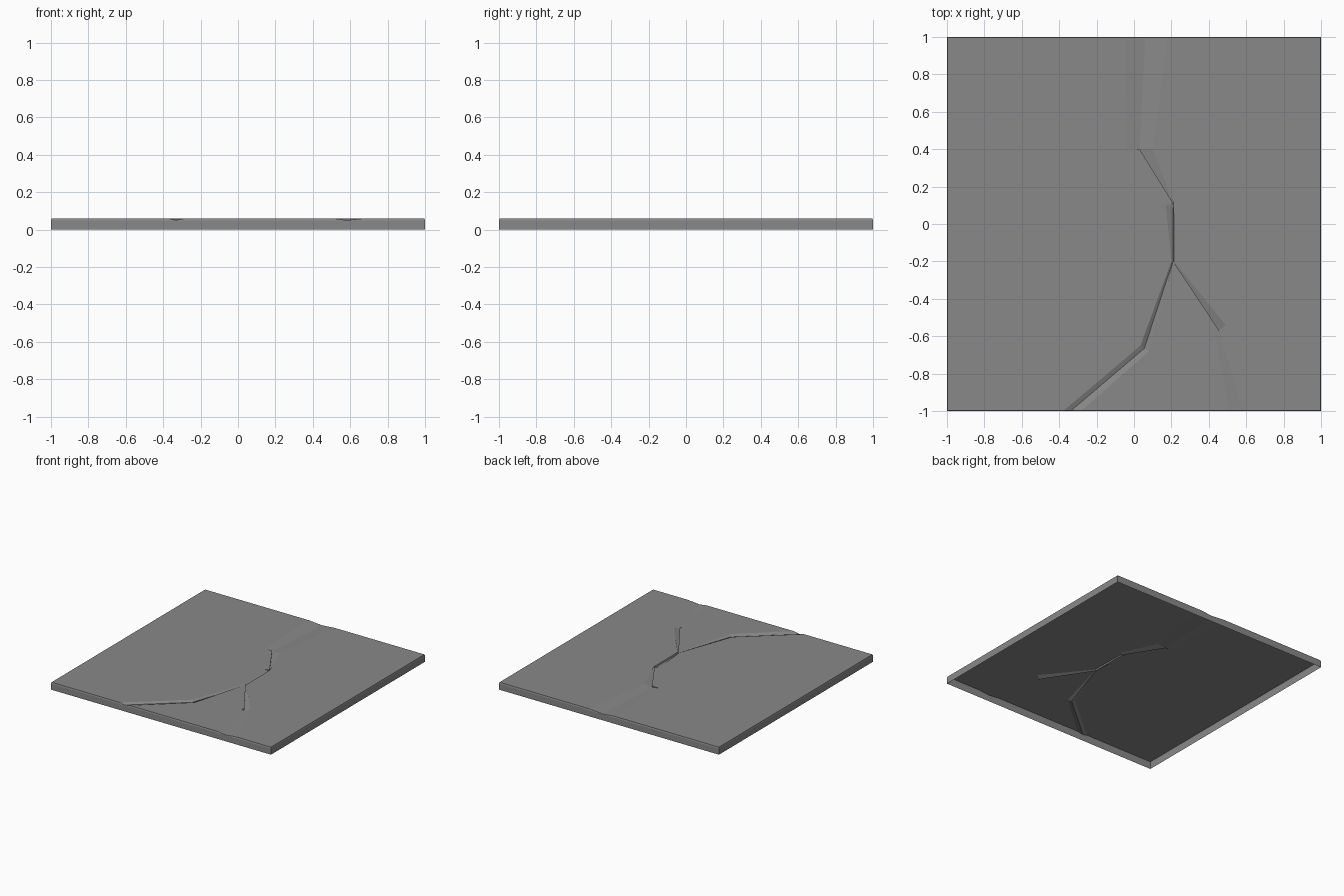
import bpy, bmesh

cube = bpy.data.objects.get("Cube")
if cube:
    bpy.data.objects.remove(cube, do_unlink=True)

E = 0.997              # half size of the top plate
TOP, BED, BASE = 0.06, 0.05, 0.0

grey = bpy.data.materials.new("mid_grey")
grey.use_nodes = True
colour = (0.25, 0.25, 0.25, 1)
grey.diffuse_color = colour
grey.node_tree.nodes["Principled BSDF"].inputs["Base Color"].default_value = colour

# Each channel reach: (left bank, bed, right bank) at its start and its end
fork = (0.208, -0.2)
trunk = [
    [((-0.05, E), (0.06, E), (0.18, E)), ((-0.04, 0.4), (0.03, 0.4), (0.1, 0.4))],
    [((0.03, 0.4), (0.03, 0.4), (0.1, 0.4)), ((0.21, 0.11), (0.21, 0.11), (0.235, 0.11))],
    [((0.17, 0.1), (0.21, 0.11), (0.212, 0.11)), ((0.2, -0.2), fork, (0.215, -0.2))],
]
west = [
    [((0.2, -0.2), fork, (0.21, -0.2)), ((0.035, -0.65), (0.055, -0.665), (0.08, -0.68))],
    [((0.035, -0.65), (0.055, -0.665), (0.08, -0.68)), ((-0.375, -E), (-0.335, -E), (-0.28, -E))],
]
east = [
    [((0.21, -0.2), fork, (0.215, -0.2)), ((0.455, -0.57), (0.455, -0.57), (0.49, -0.54))],
    [((0.43, -0.57), (0.455, -0.57), (0.49, -0.54)), ((0.51, -E), (0.58, -E), (0.68, -E))],
]

bm = bmesh.new()
cache = {}


def vert(p, z):
    key = (p[0], p[1], z)
    if key not in cache:
        cache[key] = bm.verts.new(key)
    return cache[key]


def face(points):
    verts = list(dict.fromkeys(vert(p, z) for p, z in points))
    if len(verts) > 2 and not bm.faces.get(verts):
        return bm.faces.new(verts)


def banks(reaches):
    """Sloping banks of each reach, with small end walls where the width steps."""
    for i, (a, b) in enumerate(reaches):
        face([(a[0], TOP), (b[0], TOP), (b[1], BED), (a[1], BED)])
        face([(a[1], BED), (b[1], BED), (b[2], TOP), (a[2], TOP)])
        if i:
            end = reaches[i - 1][1]
            for side in (0, 2):
                face([(end[side], TOP), (a[side], TOP), (a[1], BED)])


def shore(reaches, side):
    return [st[side] for reach in reaches for st in reach]


for channel in (trunk, west, east):
    banks(channel)

# Flat plateaus either side of the channel and inside the fork
plateaus = [
    [(-E, -E), (-E, E)] + shore(trunk, 0) + shore(west, 0),
    [(E, -E), (E, E)] + shore(trunk, 2) + shore(east, 2),
    shore(west, 2)[::-1] + shore(east, 0),
]
flats = [face([(p, TOP) for p in outline]) for outline in plateaus]
bmesh.ops.triangulate(bm, faces=flats)
bmesh.ops.recalc_face_normals(bm, faces=bm.faces[:])
for f in bm.faces:
    if f.normal.z < 0:
        f.normal_flip()

# Outer edge: a slightly sloping lip, then an upright skirt, open below
rim = [e for e in bm.edges if e.is_boundary and any(
    all(abs(abs(v.co[k]) - E) < 1e-4 for v in e.verts)
    and abs(e.verts[0].co[k] - e.verts[1].co[k]) < 1e-4 for k in (0, 1))]
for z, half in ((BED - 0.001, 1.0), (BASE, 1.0)):
    out = bmesh.ops.extrude_edge_only(bm, edges=rim)["geom"]
    rim = [g for g in out if isinstance(g, bmesh.types.BMEdge)]
    for v in (g for g in out if isinstance(g, bmesh.types.BMVert)):
        v.co.z = z
        for k in (0, 1):
            if abs(abs(v.co[k]) - E) < 1e-4:
                v.co[k] = half if v.co[k] > 0 else -half
for f in bm.faces:
    c = f.calc_center_median()
    if max(abs(c.x), abs(c.y)) > E + 1e-4 and f.normal.length >= 0:
        f.normal_update()
        if f.normal.x * c.x * (abs(c.x) > E) + f.normal.y * c.y * (abs(c.y) > E) < 0:
            f.normal_flip()

mesh = bpy.data.meshes.new("ground_tile")
bm.to_mesh(mesh)
bm.free()
mesh.materials.append(grey)
tile = bpy.data.objects.new("ground_tile", mesh)
bpy.context.collection.objects.link(tile)
